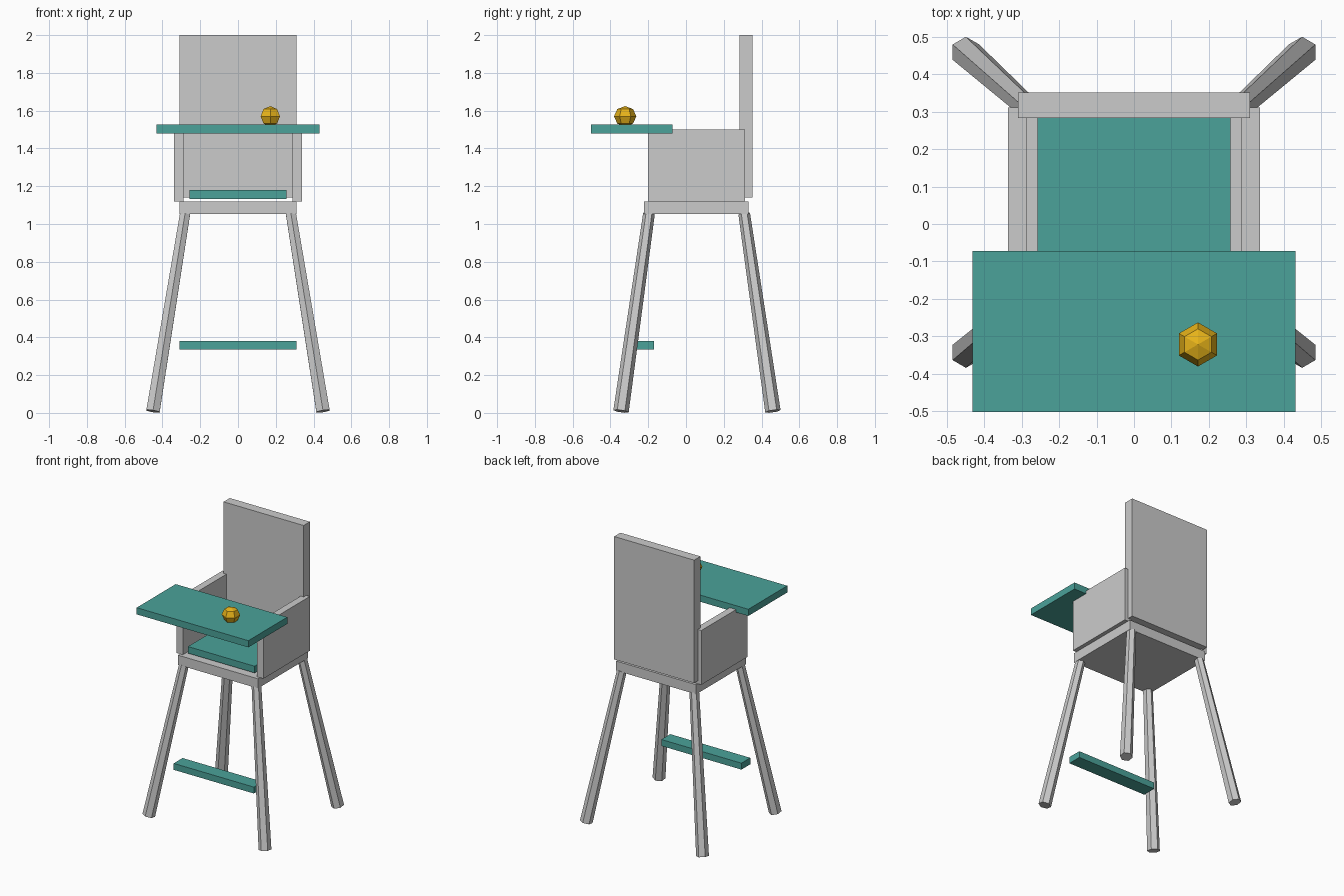
import bpy, bmesh
from mathutils import Vector, Matrix

if "Cube" in bpy.data.objects:
    bpy.data.objects.remove(bpy.data.objects["Cube"])


def material(name, colour):
    mat = bpy.data.materials.new(name)
    mat.diffuse_color = (*colour, 1)
    mat.use_nodes = True
    mat.node_tree.nodes["Principled BSDF"].inputs["Base Color"].default_value = mat.diffuse_color
    return mat


def finish(name, bm, mat=None):
    bmesh.ops.recalc_face_normals(bm, faces=bm.faces)
    mesh = bpy.data.meshes.new(name)
    bm.to_mesh(mesh)
    bm.free()
    if mat:
        mesh.materials.append(mat)
    obj = bpy.data.objects.new(name, mesh)
    bpy.context.collection.objects.link(obj)
    return obj


def box(name, lo, hi, mat=None):
    lo, hi = Vector(lo), Vector(hi)
    bm = bmesh.new()
    bmesh.ops.create_cube(bm, size=1, matrix=Matrix.Translation((lo + hi) / 2)
                          @ Matrix.Diagonal((*(hi - lo), 1)))
    return finish(name, bm, mat)


def leg(name, foot, top, r_foot, r_top):
    # Six-sided tapered rod with its ends square to its own axis
    foot, top = Vector(foot), Vector(top)
    axis = top - foot
    turn = Vector((0, 0, 1)).rotation_difference(axis).to_matrix().to_4x4()
    bm = bmesh.new()
    bmesh.ops.create_cone(bm, cap_ends=True, segments=6, radius1=r_foot, radius2=r_top,
                          depth=axis.length,
                          matrix=Matrix.Translation((foot + top) / 2) @ turn)
    return finish(name, bm)


teal = material("teal", (0.07, 0.36, 0.32))
gold = material("gold", (0.80, 0.45, 0.01))

# Seat frame, backrest and side panels
box("seat_base", (-0.31, -0.222, 1.053), (0.31, 0.33, 1.12))
box("backrest", (-0.31, 0.283, 1.14), (0.31, 0.352, 2.0))
for label, s in (("left", -1), ("right", 1)):
    box(label + "_side_panel", (s * 0.3125 - 0.025, -0.2, 1.12),
        (s * 0.3125 + 0.025, 0.312, 1.50))

# Cushion, tray and footrest
box("seat_cushion", (-0.258, -0.185, 1.133), (0.258, 0.29, 1.18), teal)
box("tray", (-0.432, -0.503, 1.48), (0.432, -0.072, 1.527), teal)
box("footrest", (-0.31, -0.268, 0.335), (0.31, -0.17, 0.38), teal)

# Splayed legs
for side, s in (("left", -1), ("right", 1)):
    for end, t in (("front", -1), ("back", 1)):
        leg(f"{end}_{side}_leg", (s * 0.45, 0.058 + t * 0.402, 0.009),
            (s * 0.28, 0.056 + t * 0.252, 1.055), 0.041, 0.031)

# Low-poly ball resting on the tray
bm = bmesh.new()
bmesh.ops.create_uvsphere(bm, u_segments=6, v_segments=4, radius=0.059,
                          matrix=Matrix.Translation((0.171, -0.322, 1.57))
                          @ Matrix.Diagonal((1, 1, 0.92, 1)))
finish("ball", bm, gold)
